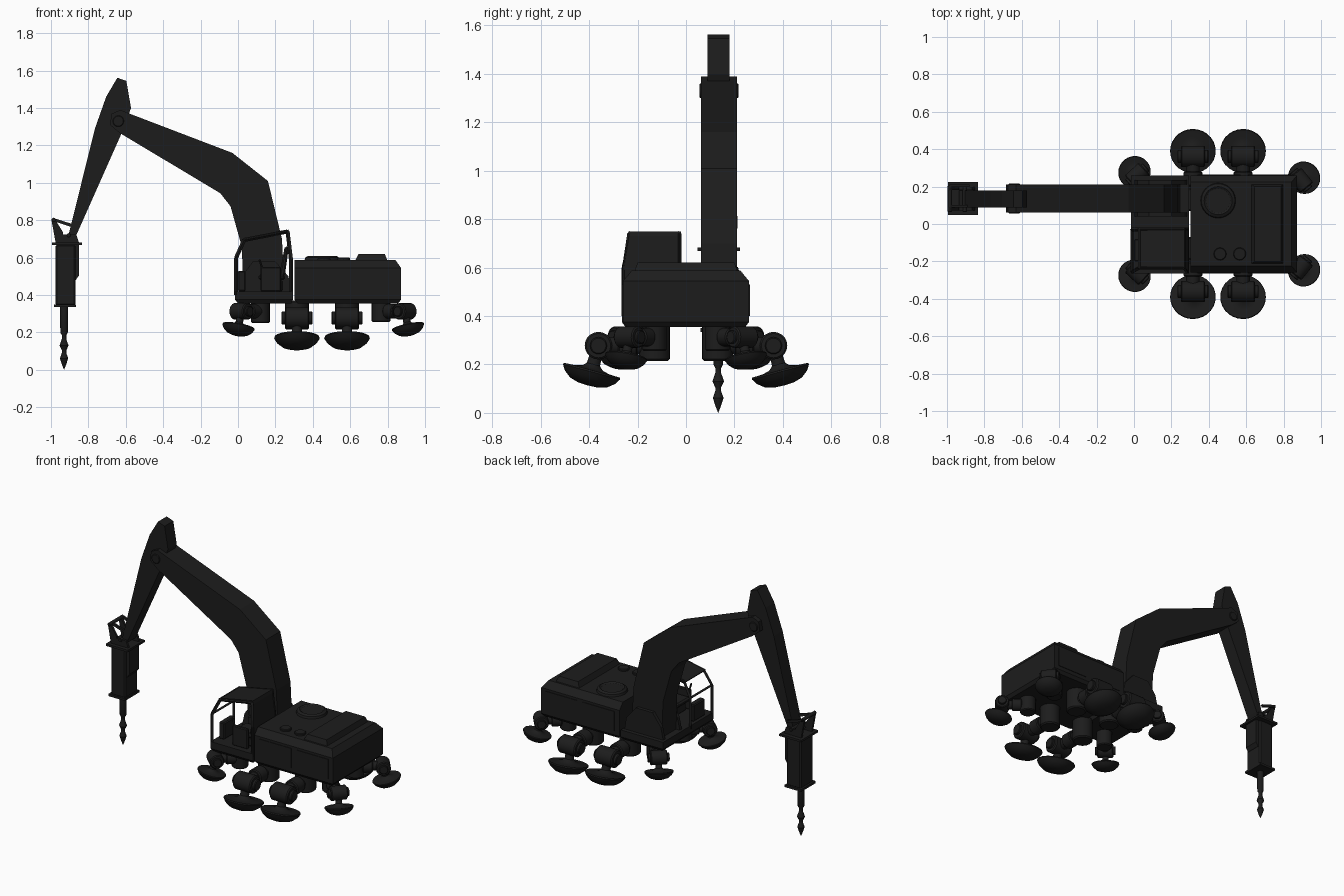
import bpy, bmesh, math
from mathutils import Vector

dark = bpy.data.materials.new("dark_paint")
dark.diffuse_color = (0.012, 0.012, 0.012, 1)


def finish(name, bm, bevel=0, smooth=False):
    bmesh.ops.remove_doubles(bm, verts=bm.verts, dist=1e-5)
    bmesh.ops.recalc_face_normals(bm, faces=bm.faces)
    me = bpy.data.meshes.new(name)
    bm.to_mesh(me)
    bm.free()
    me.materials.append(dark)
    ob = bpy.data.objects.new(name, me)
    bpy.context.collection.objects.link(ob)
    if bevel:
        m = ob.modifiers.new("bevel", 'BEVEL')
        m.width, m.segments, m.limit_method = bevel, 1, 'ANGLE'
    if smooth:
        bpy.context.view_layer.objects.active = ob
        ob.select_set(True)
        bpy.ops.object.shade_smooth_by_angle(angle=math.radians(35))
        ob.select_set(False)
    return ob


def skin(name, rings, **kw):
    """Closed solid through rings of equal point count."""
    bm = bmesh.new()
    vs = [[bm.verts.new(p) for p in r] for r in rings]
    n = len(rings[0])
    for a, b in zip(vs, vs[1:]):
        for i in range(n):
            bm.faces.new((a[i], a[(i + 1) % n], b[(i + 1) % n], b[i]))
    bm.faces.new(vs[0])
    bm.faces.new(vs[-1])
    return finish(name, bm, **kw)


def stack(name, *levels, **kw):
    """Rectangular levels (x0, x1, y0, y1, z)."""
    return skin(name, [[(a, c, z), (b, c, z), (b, d, z), (a, d, z)]
                       for a, b, c, d, z in levels], **kw)


def box(name, x0, x1, y0, y1, z0, z1, bevel=0):
    return stack(name, (x0, x1, y0, y1, z0), (x0, x1, y0, y1, z1), bevel=bevel)


def plate(name, pts, y0, y1, bevel=0):
    """Side (xz) profile extruded in y."""
    return skin(name, [[(x, y, z) for x, z in pts] for y in (y0, y1)], bevel=bevel)


def lathe(name, prof, origin, axis=(0, 0, 1), n=24):
    """Profile (radius, distance along axis) spun round an axis."""
    q = Vector((0, 0, 1)).rotation_difference(Vector(axis))
    o = Vector(origin)
    rings = [[o + q @ Vector((max(r, 1e-4) * math.cos(t), max(r, 1e-4) * math.sin(t), h))
              for t in (2 * math.pi * i / n for i in range(n))] for r, h in prof]
    return skin(name, rings, smooth=True)


def rod(name, a, b, r, n=20):
    a, b = Vector(a), Vector(b)
    L = (b - a).length
    c = r * 0.12
    return lathe(name, [(r - c, 0), (r, c), (r, L - c), (r - c, L)], a, (b - a).normalized(), n)


def bar(name, a, b, w=0.018):
    return lathe(name, [(w * 0.6, 0), (w * 0.6, (Vector(b) - Vector(a)).length)], a,
                 (Vector(b) - Vector(a)).normalized(), 4)


# Engine housing with chamfered roof
stack("engine_housing", (0.32, 0.855, -0.245, 0.245, 0.355), (0.302, 0.872, -0.26, 0.26, 0.375),
      (0.302, 0.872, -0.26, 0.26, 0.545), (0.302, 0.842, -0.225, 0.225, 0.587))
stack("rear_hood", (0.625, 0.80, -0.215, 0.215, 0.58), (0.645, 0.785, -0.2, 0.2, 0.62))
lathe("fan_cover", [(0.095, 0), (0.09, 0.018), (0.075, 0.027), (0.065, 0.02), (0, 0.02)], (0.45, 0.125, 0.583))
for i, x in enumerate((0.46, 0.565)):
    rod(f"filler_cap_{i}", (x, -0.16, 0.58), (x, -0.16, 0.6), 0.034)
for s in (-1, 1):
    for i, x in enumerate((0.34, 0.61)):
        y = s * 0.26
        box(f"side_panel_{i}", x, x + 0.23, y - 0.004, y + 0.004, 0.4, 0.53)

# Front deck and boom mount
stack("front_deck", (0.0, 0.285, -0.25, 0.245, 0.355), (-0.015, 0.293, -0.265, 0.26, 0.375),
      (-0.015, 0.293, -0.265, 0.26, 0.42))
for y in (0.04, 0.212):
    plate("boom_bracket", [(0.0, 0.41), (0.285, 0.41), (0.27, 0.5), (0.2, 0.58), (0.08, 0.58), (0.02, 0.5)], y, y + 0.022)

# Cab frame, roof and rear wall
for y, yt in ((-0.255, -0.232), (-0.03, -0.03)):
    P = [(-0.01, y, 0.4), (-0.01, y, 0.6), (0.033, yt, 0.695), (0.265, yt, 0.74), (0.283, y, 0.59), (0.283, y, 0.4)]
    for i, (a, b) in enumerate(zip(P, P[1:])):
        bar(f"cab_pillar_{i}", a, b)
for x, y, z in ((-0.01, -0.255, 0.6), (0.033, -0.232, 0.695)):
    bar("cab_crossbar", (x, y, z), (x, -0.03, z), 0.014)
plate("cab_roof", [(0.022, 0.70), (0.03, 0.688), (0.275, 0.73), (0.27, 0.75)], -0.237, -0.02)
skin("cab_rear_wall", [[(x, -0.262, 0.4), (x, -0.02, 0.4), (x, -0.02, 0.59), (x - 0.02, -0.02, 0.742),
                        (x - 0.02, -0.235, 0.742), (x, -0.262, 0.6)] for x in (0.278, 0.292)])

# Seat and controls
box("seat_base", 0.13, 0.24, -0.19, -0.09, 0.42, 0.48, 0.008)
box("seat_cushion", 0.11, 0.25, -0.205, -0.075, 0.48, 0.51, 0.01)
plate("seat_back", [(0.22, 0.5), (0.25, 0.5), (0.272, 0.66), (0.25, 0.66)], -0.2, -0.08, 0.008)
box("control_panel", 0.0, 0.04, -0.2, -0.08, 0.42, 0.53, 0.006)
for y in (-0.22, -0.06):
    box("armrest", 0.12, 0.23, y - 0.012, y + 0.012, 0.42, 0.55, 0.005)
    bar("control_lever", (0.13, y, 0.54), (0.115, y, 0.59), 0.01)

# Boom and stick
plate("boom", [(0.03, 0.41), (0.02, 0.66), (-0.04, 0.875), (-0.095, 0.945), (-0.63, 1.265), (-0.685, 1.31),
               (-0.675, 1.37), (-0.63, 1.39), (-0.58, 1.37), (-0.03, 1.16), (0.16, 1.01), (0.235, 0.70), (0.25, 0.41)],
      0.062, 0.21)
plate("stick", [(-0.935, 0.70), (-0.905, 0.725), (-0.765, 1.29), (-0.705, 1.46), (-0.645, 1.562), (-0.597, 1.545),
                (-0.572, 1.40), (-0.62, 1.27), (-0.86, 0.73), (-0.875, 0.70)], 0.089, 0.18)
rod("elbow_pin", (-0.64, 0.055, 1.33), (-0.64, 0.217, 1.33), 0.03)

# Breaker head
stack("breaker_body", (-0.975, -0.87, 0.07, 0.2, 0.345), (-0.975, -0.87, 0.07, 0.2, 0.67), bevel=0.008)
stack("breaker_side_block", (-0.88, -0.868, 0.085, 0.185, 0.48), (-0.88, -0.85, 0.085, 0.185, 0.505),
      (-0.88, -0.85, 0.085, 0.185, 0.67))
box("breaker_top_flange", -0.995, -0.835, 0.047, 0.224, 0.668, 0.682)
box("breaker_bottom_flange", -0.985, -0.865, 0.06, 0.21, 0.335, 0.35)
for y in (0.072, 0.182):
    plate("breaker_lug", [(-0.96, 0.68), (-0.85, 0.68), (-0.865, 0.725), (-0.945, 0.725)], y, y + 0.015)
    plate("tilt_link", [(-0.975, 0.68), (-0.94, 0.68), (-0.935, 0.735), (-0.985, 0.815), (-0.998, 0.805)], y, y + 0.015)
    plate("tilt_bar", [(-0.99, 0.797), (-0.99, 0.813), (-0.88, 0.778), (-0.885, 0.762)], y + 0.017, y + 0.03)
for x, z in ((-0.985, 0.803), (-0.905, 0.72)):
    rod("link_pin", (x, 0.065, z), (x, 0.204, z), 0.011, 12)
lathe("drill_bit", [(0.022, 0.34), (0.02, 0.2), (0.012, 0.185), (0.012, 0.165), (0.024, 0.13), (0.012, 0.105),
                    (0.012, 0.09), (0.022, 0.062), (0.012, 0.03), (0, 0)], (-0.93, 0.133, 0), n=12)


# Tilting foot pads: post under the body, arm, knuckle, neck and saucer
def foot(post, pad, R, z, post_z, k):
    post, pad = Vector((*post, 0)), Vector((*pad, z))
    out = Vector((pad.x - post.x, pad.y - post.y, 0)).normalized()
    side = Vector((-out.y, out.x, 0))
    t = math.radians(15)
    up = Vector((0, 0, math.cos(t))) - out * math.sin(t)
    knee = pad + up * (0.13 * k)
    rod("foot_post", post + Vector((0, 0, post_z)), post + Vector((0, 0, 0.37)), 0.064 * k)
    rod("foot_arm", Vector((post.x, post.y, knee.z)), knee, 0.036 * k)
    rod("foot_collar", knee - out * 0.16 * k, knee - out * 0.08 * k, 0.05 * k)
    rod("foot_knuckle", knee - side * 0.065 * k, knee + side * 0.065 * k, 0.057 * k)
    rod("knuckle_pin", knee - side * 0.083 * k, knee + side * 0.083 * k, 0.035 * k)
    lathe("foot_saucer", [(0, -0.04), (0.35, -0.038), (0.65, -0.027), (0.88, -0.005), (1, 0.018), (0.98, 0.025),
                          (0.6, 0.027), (0.35, 0.035), (0.23, 0.05), (0.2, 0.11), (0, 0.11)]
          and [(r * R, h * k) for r, h in ((0, -0.04), (0.35, -0.038), (0.65, -0.027), (0.88, -0.005), (1, 0.018),
               (0.98, 0.025), (0.6, 0.027), (0.35, 0.035), (0.23, 0.05), (0.2, 0.11), (0, 0.11))], pad, up, 28)


for s in (-1, 1):
    foot((0.315, s * 0.13), (0.315, s * 0.395), 0.122, 0.152, 0.215, 1.0)
    foot((0.583, s * 0.13), (0.583, s * 0.395), 0.122, 0.152, 0.215, 1.0)
    foot((0.12, s * 0.15), (0.0, s * 0.28), 0.088, 0.215, 0.25, 0.78)
    foot((0.765, s * 0.13), (0.912, s * 0.25), 0.088, 0.215, 0.255, 0.78)
